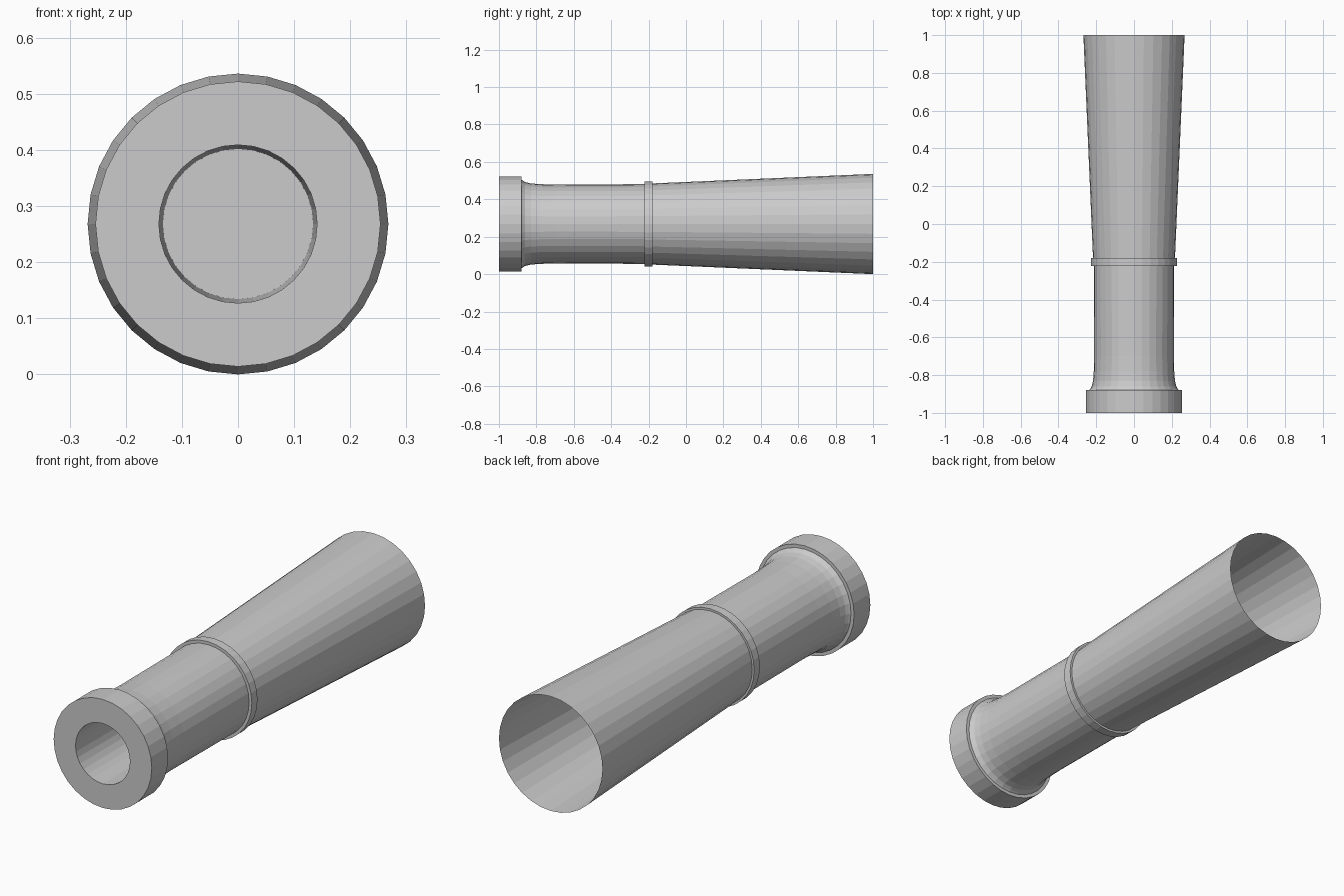
import bpy, bmesh
from math import sin, cos, pi

if "Cube" in bpy.data.objects:
    bpy.data.objects.remove(bpy.data.objects["Cube"])

SIDES = 32
AXIS_Z = 0.268


def lathe(name, profile, cap_end=False):
    """Revolve (y, radius) points around the barrel axis."""
    bm = bmesh.new()
    rings = []
    for y, r in profile:
        rings.append([bm.verts.new((r * sin(2 * pi * i / SIDES), y,
                                    AXIS_Z + r * cos(2 * pi * i / SIDES)))
                      for i in range(SIDES)])
    for a, b in zip(rings, rings[1:]):
        for i in range(SIDES):
            j = (i + 1) % SIDES
            bm.faces.new((a[i], a[j], b[j], b[i]))
    if cap_end:
        bm.faces.new(rings[-1])
    bmesh.ops.recalc_face_normals(bm, faces=bm.faces)
    # the rear is open, so orient by the outermost rear band
    bm.faces.ensure_lookup_table()
    f = max(bm.faces, key=lambda f: f.calc_center_median().y)
    c = f.calc_center_median()
    if f.normal.x * c.x + f.normal.z * (c.z - AXIS_Z) < 0:
        bmesh.ops.reverse_faces(bm, faces=bm.faces)
    mesh = bpy.data.meshes.new(name)
    bm.to_mesh(mesh)
    bm.free()
    obj = bpy.data.objects.new(name, mesh)
    bpy.context.collection.objects.link(obj)
    return obj


# Open rear, tapered breech, ring, flared neck, muzzle collar, blind bore
barrel = lathe("barrel", [
    (1.0, 0.268),
    (-0.18, 0.217), (-0.18, 0.227), (-0.222, 0.227), (-0.222, 0.213),
    (-0.70, 0.211), (-0.78, 0.213), (-0.83, 0.217), (-0.86, 0.224),
    (-0.873, 0.232), (-0.88, 0.238),
    (-0.88, 0.254), (-1.0, 0.254),
    (-1.0, 0.141), (-0.2, 0.134),
], cap_end=True)
